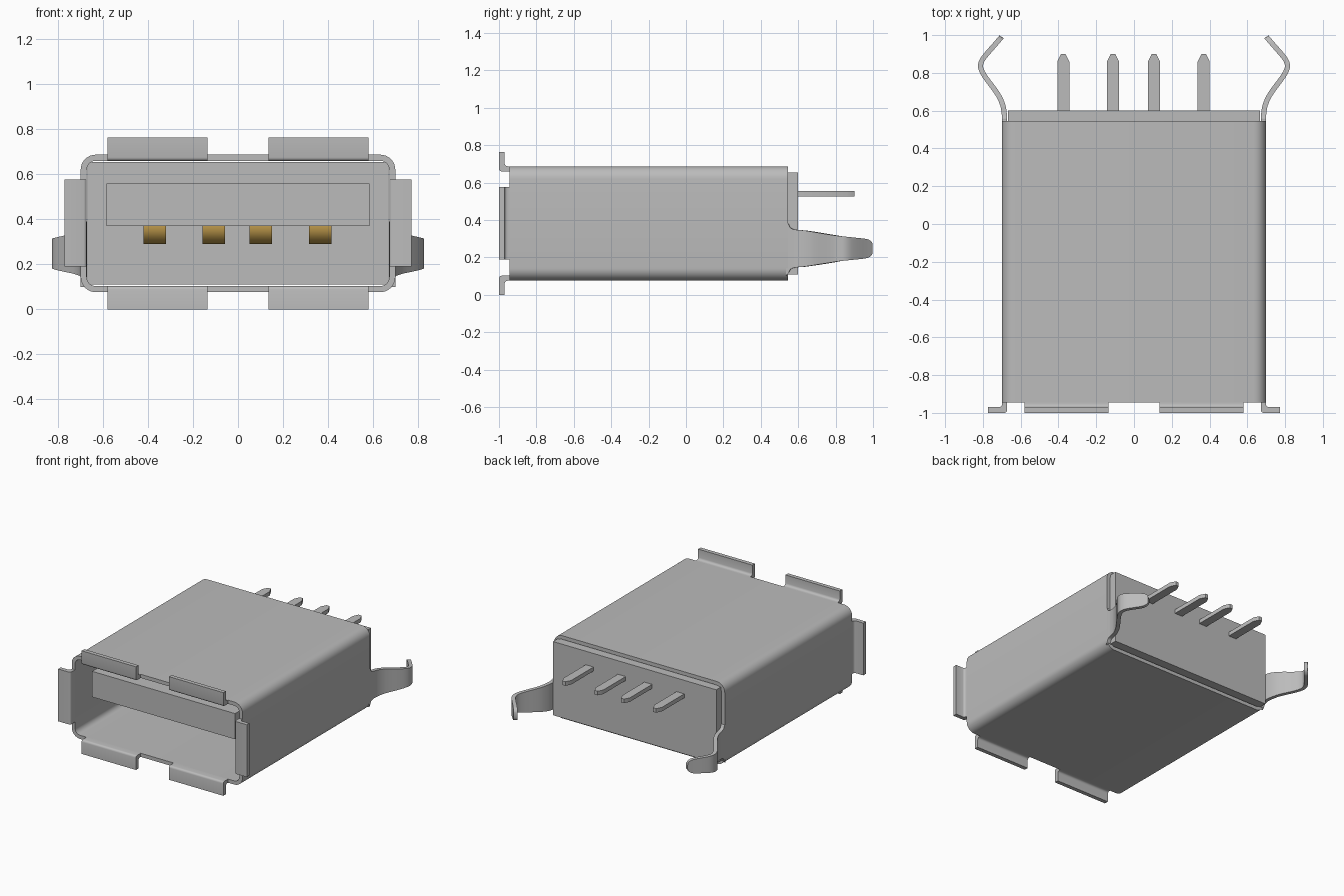
import bpy, bmesh, math
from mathutils import Vector

cube = bpy.data.objects.get("Cube")
if cube:
    bpy.data.objects.remove(cube, do_unlink=True)


def material(name, rgb):
    m = bpy.data.materials.new(name)
    m.use_nodes = True
    m.diffuse_color = (*rgb, 1)
    m.node_tree.nodes["Principled BSDF"].inputs["Base Color"].default_value = (*rgb, 1)
    return m


GREY = material("grey metal", (0.5, 0.5, 0.5))
GOLD = material("gold contact", (0.58, 0.36, 0.08))


def finish(name, bm, mat):
    bmesh.ops.recalc_face_normals(bm, faces=bm.faces[:])
    me = bpy.data.meshes.new(name)
    bm.to_mesh(me)
    bm.free()
    me.materials.append(mat)
    me.shade_smooth()
    me.set_sharp_from_angle(angle=math.radians(35))
    ob = bpy.data.objects.new(name, me)
    bpy.context.collection.objects.link(ob)
    return ob


def skin(name, loops, mat, closed=False):
    """Join equal loops of points in order; cap the ends or close the ring."""
    bm = bmesh.new()
    rows = [[bm.verts.new(p) for p in loop] for loop in loops]
    n = len(rows[0])
    pairs = list(zip(rows, rows[1:]))
    if closed:
        pairs.append((rows[-1], rows[0]))
    else:
        bm.faces.new(rows[0])
        bm.faces.new(rows[-1])
    for a, b in pairs:
        for i in range(n):
            j = (i + 1) % n
            bm.faces.new((a[i], a[j], b[j], b[i]))
    return finish(name, bm, mat)


def prism(name, pts, lo, hi, place, mat):
    """Extrude a 2D outline from lo to hi; place maps (u, v, w) to xyz."""
    return skin(name, [[place(u, v, w) for u, v in pts] for w in (lo, hi)], mat)


def box(name, x, y, z, mat):
    pts = [(x[0], z[0]), (x[1], z[0]), (x[1], z[1]), (x[0], z[1])]
    return prism(name, pts, y[0], y[1], lambda u, v, w: (u, w, v), mat)


def rounded_rect(hx, z0, z1, r, y):
    pts = []
    corners = [(hx - r, z1 - r), (r - hx, z1 - r), (r - hx, z0 + r), (hx - r, z0 + r)]
    for k, (cx, cz) in enumerate(corners):
        for i in range(9):
            a = math.radians(90 * k + 90 * i / 8)
            pts.append((cx + r * math.cos(a), y, cz + r * math.sin(a)))
    return pts


# Hollow shell with rounded corners
WALL, INX, BOT, TOP = 0.027, 0.672, 0.103, 0.66
FRONT, REAR = -0.945, 0.545
outer = lambda y: rounded_rect(INX + WALL, BOT - WALL, TOP + WALL, 0.067, y)
inner = lambda y: rounded_rect(INX, BOT, TOP, 0.04, y)
skin("shell", [outer(FRONT), outer(REAR), inner(REAR), inner(FRONT)], GREY, closed=True)

# Bent flange tabs around the mouth: outline is (y, distance out from inner wall)
REACH = 0.103
tab = [(-0.93, 0), (-0.985, 0), (-0.993, 0.002), (-0.998, 0.007), (-1, 0.015),
       (-1, REACH), (-0.97, REACH), (-0.97, 0.043), (-0.967, 0.034),
       (-0.961, 0.029), (-0.952, WALL), (-0.93, WALL)]
for s, side in ((-1, "right"), (1, "left")):
    lo, hi = sorted((s * 0.135, s * 0.58))
    prism(f"top_tab_{side}", tab, lo, hi, lambda u, v, w: (w, u, TOP + v), GREY)
    prism(f"bottom_tab_{side}", tab, lo, hi, lambda u, v, w: (w, u, BOT - v), GREY)
    prism(f"side_tab_{side}", tab, 0.19, 0.577,
          lambda u, v, w: (s * (INX + v * 0.97), u, w), GREY)

# Insulating body at the rear and the tongue inside the mouth
box("rear_block", (-0.668, 0.668), (0.35, 0.6), (0.11, 0.655), GREY)
box("tongue", (-0.585, 0.585), (-0.87, 0.4), (0.37, 0.56), GREY)

# Spring contacts under the tongue and pins at the back
spring = [(-0.77, 0.375), (-0.77, 0.35), (-0.745, 0.31), (-0.70, 0.29), (-0.65, 0.295),
          (0.0, 0.36), (0.3, 0.36), (0.3, 0.375)]
for i, x in enumerate((-0.37, -0.107, 0.102, 0.365), 1):
    prism(f"contact_{i}", spring, x - 0.05, x + 0.05, lambda u, v, w: (w, u, v), GOLD)
    px = x + (-0.004 if x < 0 else 0.004)
    pin = [(px - 0.032, 0.58), (px + 0.032, 0.58), (px + 0.032, 0.86),
           (px + 0.012, 0.9), (px - 0.012, 0.9), (px - 0.032, 0.86)]
    prism(f"pin_{i}", pin, 0.525, 0.555, lambda u, v, w: (u, v, w), GREY)

# Springy retention legs: path of (x, y, bottom z, top z)
path = [Vector(p) for p in (
    (0.6855, 0.535, 0.10, 0.39), (0.6855, 0.548, 0.115, 0.38), (0.686, 0.56, 0.137, 0.358),
    (0.687, 0.585, 0.146, 0.349), (0.695, 0.63, 0.15, 0.345), (0.72, 0.685, 0.158, 0.337),
    (0.785, 0.775, 0.172, 0.322), (0.808, 0.815, 0.179, 0.316), (0.812, 0.845, 0.183, 0.312),
    (0.797, 0.878, 0.187, 0.308), (0.727, 0.96, 0.197, 0.298), (0.711, 0.979, 0.208, 0.288),
    (0.703, 0.988, 0.22, 0.275), (0.701, 0.991, 0.235, 0.26))]


def smooth_path(p, steps=4):
    out = []
    for i in range(len(p) - 1):
        a, b, c, d = p[max(i - 1, 0)], p[i], p[i + 1], p[min(i + 2, len(p) - 1)]
        # tangents scaled to each span keep uneven spacing from overshooting
        span = (c - b).length
        m0 = (c - a) * span / (c - a).length
        m1 = (d - b) * span / (d - b).length
        for k in range(steps):
            t = k / steps
            out.append(b * (2*t**3 - 3*t**2 + 1) + m0 * (t**3 - 2*t**2 + t)
                       + c * (3*t**2 - 2*t**3) + m1 * (t**3 - t**2))
    return out + [p[-1]]


curve = smooth_path(path)
for s, side in ((-1, "right"), (1, "left")):
    loops = []
    for i, p in enumerate(curve):
        q0, q1 = curve[max(i - 1, 0)], curve[min(i + 1, len(curve) - 1)]
        n = Vector((q1[1] - q0[1], q0[0] - q1[0])).normalized() * WALL / 2
        loops.append([(s * (p[0] + k * n.x), p[1] + k * n.y, z)
                      for k, z in ((-1, p[2]), (1, p[2]), (1, p[3]), (-1, p[3]))])
    skin(f"retention_leg_{side}", loops, GREY)
